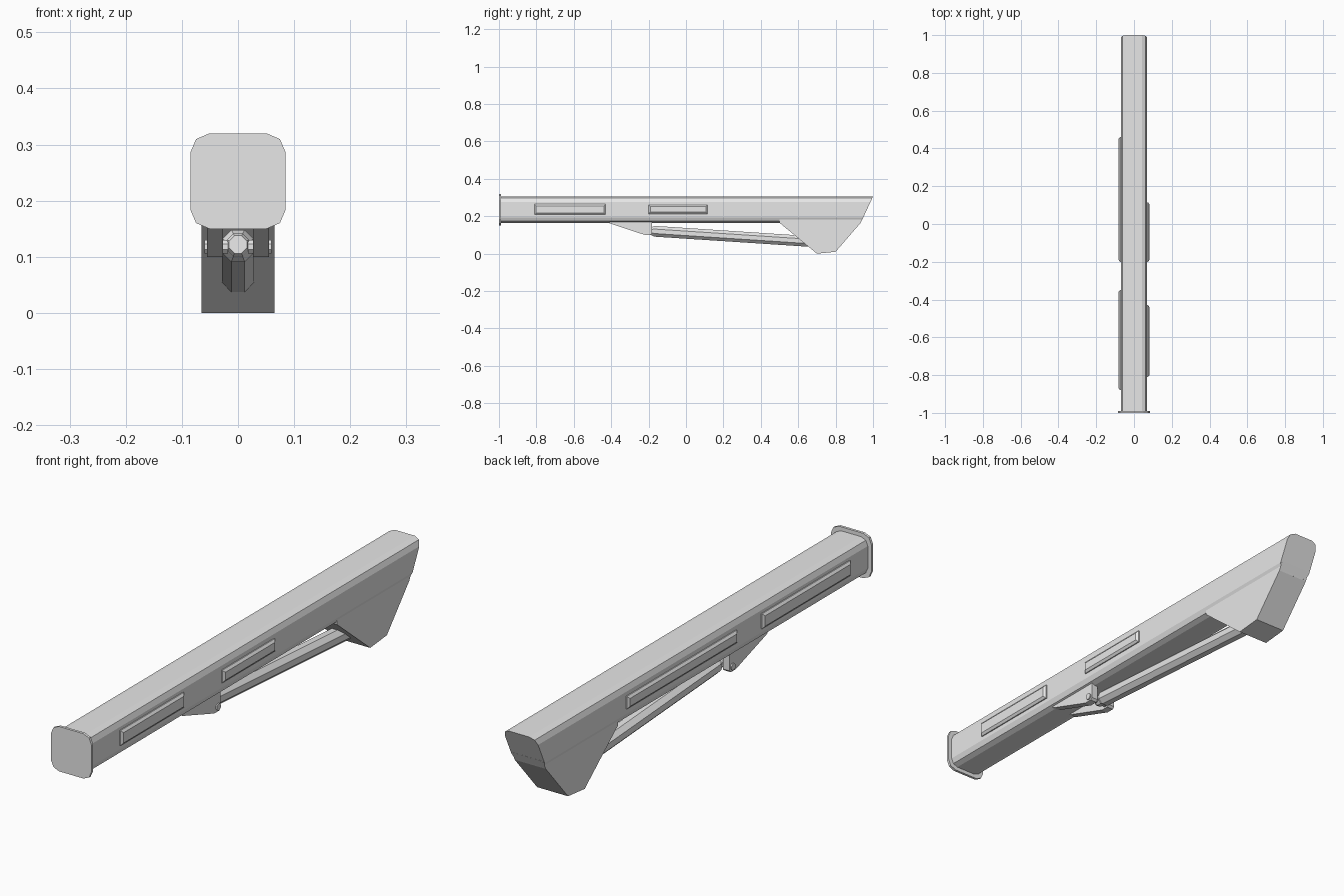
import bpy, bmesh, math
from mathutils import Vector

cube = bpy.data.objects.get("Cube")
if cube:
    bpy.data.objects.remove(cube, do_unlink=True)

grey = bpy.data.materials.new("light_grey")
grey.use_nodes = True
grey.diffuse_color = (0.8, 0.8, 0.8, 1)
grey.node_tree.nodes["Principled BSDF"].inputs["Base Color"].default_value = (0.8, 0.8, 0.8, 1)


def loft(name, rings):
    """Closed flat-shaded solid through equal-sized rings of points."""
    bm = bmesh.new()
    loops = [[bm.verts.new(p) for p in ring] for ring in rings]
    n = len(loops[0])
    for a, b in zip(loops, loops[1:]):
        for i in range(n):
            j = (i + 1) % n
            bm.faces.new((a[i], a[j], b[j], b[i]))
    bm.faces.new(loops[0])
    bm.faces.new(loops[-1])
    bmesh.ops.recalc_face_normals(bm, faces=bm.faces)
    mesh = bpy.data.meshes.new(name)
    bm.to_mesh(mesh)
    bm.free()
    mesh.materials.append(grey)
    obj = bpy.data.objects.new(name, mesh)
    bpy.context.collection.objects.link(obj)
    return obj


def side_profile(name, points, x0, x1):
    """Extrude a (y, z) outline across x."""
    return loft(name, [[(x, y, z) for y, z in points] for x in (x0, x1)])


def rounded_square(half):
    """Square outline with two-facet corners."""
    quarter = [(1, 0.6), (0.88, 0.88), (0.6, 1)]
    pts = []
    for a, b in quarter:
        pts.append((a, b))
    for k in range(1, 4):
        for a, b in quarter:
            for _ in range(k):
                a, b = -b, a
            pts.append((a, b))
    return [(a * half, b * half) for a, b in pts]


def rod(name, start, end, radii, sides=8):
    """Faceted bar with (fraction, radius) stations along its axis."""
    start, end = Vector(start), Vector(end)
    axis = end - start
    q = axis.to_track_quat('Z', 'X')
    rings = []
    for t, r in radii:
        ring = []
        for i in range(sides):
            ang = (i + 0.5) * math.tau / sides
            ring.append(start + axis * t + q @ Vector((r * math.cos(ang), r * math.sin(ang), 0)))
        rings.append(ring)
    return loft(name, rings)


MID = 0.235

# Main beam with a raked rear end
section = rounded_square(0.07)
front = [(x, -0.99, MID + z) for x, z in section]
rear = [(x, 0.967 + z * 0.47, MID + z) for x, z in section]
loft("main_beam", [front, rear])

# Flat cap on the front end
cap = rounded_square(0.085)
loft("front_cap", [[(x, y, MID + z) for x, z in cap] for y in (-1, -0.99)])

# Tapered foot under the rear
side_profile("rear_foot", [(0.5, 0.165), (0.7, 0), (0.8, 0.01), (0.934, 0.165),
                           (0.951, 0.2), (0.5, 0.2)], -0.065, 0.065)

# Raised side panels: side, start, end, bottom, top
for name, side, y0, y1, z0, z1 in [
        ("left_front_panel", 1, -0.81, -0.43, 0.208, 0.265),
        ("left_middle_panel", 1, -0.2, 0.115, 0.213, 0.261),
        ("right_front_panel", -1, -0.88, -0.35, 0.208, 0.265),
        ("right_middle_panel", -1, -0.2, 0.46, 0.213, 0.261)]:
    rings = []
    for x, d in ((0.065, 0), (0.074, 0), (0.081, 0.009)):
        rings.append([(side * x, y0 + d, z0 + d), (side * x, y1 - d, z0 + d),
                      (side * x, y1 - d, z1 - d), (side * x, y0 + d, z1 - d)])
    loft(name, rings)

# Bracket cheeks and hinge pins
for label, s in (("left", 1), ("right", -1)):
    side_profile(label + "_bracket", [(-0.41, 0.17), (-0.41, 0.163), (-0.22, 0.1),
                                      (-0.19, 0.1), (-0.182, 0.108), (-0.182, 0.17)],
                 s * 0.027, s * 0.055)
    rod(label + "_pin", (s * 0.018, -0.2, 0.118), (s * 0.06, -0.2, 0.118),
        [(0, 0.013), (1, 0.013)])

# Diagonal strut with a tapered nose and knuckle
rod("strut", (0, -0.19, 0.121), (0, 0.68, 0.064), [(0, 0.021), (0.024, 0.031), (1, 0.031)])
rod("strut_knuckle", (0, -0.215, 0.122), (0, -0.18, 0.12), [(0, 0.017), (0.3, 0.022), (1, 0.022)])
